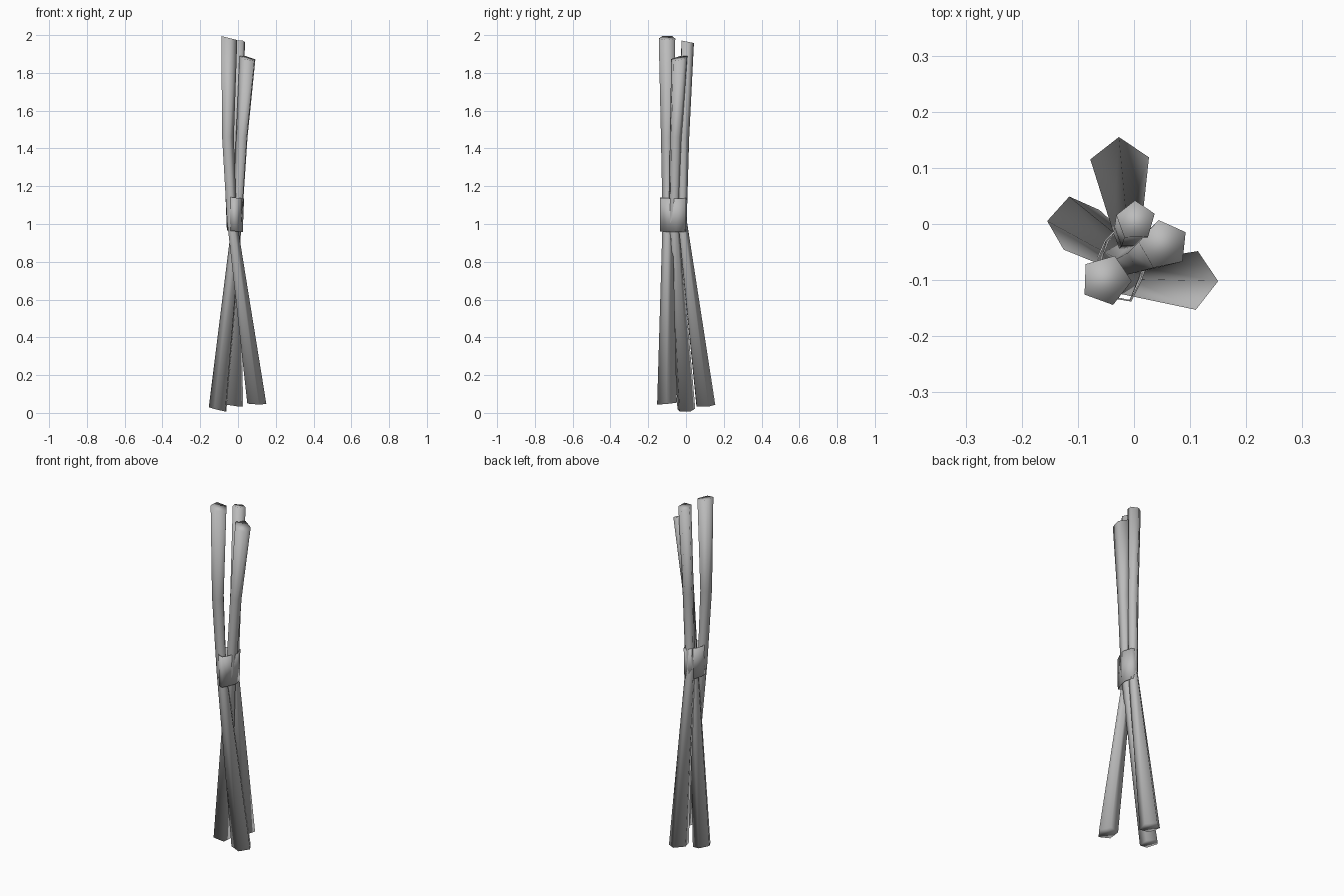
import bpy, bmesh
from math import sin, cos, radians, tau
from mathutils import Vector

if "Cube" in bpy.data.objects:
    bpy.data.objects.remove(bpy.data.objects["Cube"])

grey = bpy.data.materials.new("plain grey")
grey.use_nodes = True
tone = (0.5, 0.5, 0.5, 1)
grey.diffuse_color = tone
grey.node_tree.nodes["Principled BSDF"].inputs["Base Color"].default_value = tone


def loft(name, rings, caps):
    """Skin a list of point rings, optionally closing both ends."""
    bm = bmesh.new()
    loops = [[bm.verts.new(p) for p in ring] for ring in rings]
    n = len(loops[0])
    for low, high in zip(loops, loops[1:]):
        for i in range(n):
            j = (i + 1) % n
            bm.faces.new((low[i], low[j], high[j], high[i]))
    if caps:
        bm.faces.new(loops[0][::-1])
        bm.faces.new(loops[-1])
    bmesh.ops.recalc_face_normals(bm, faces=bm.faces)
    for face in bm.faces:
        face.smooth = True
    mesh = bpy.data.meshes.new(name)
    bm.to_mesh(mesh)
    bm.free()
    mesh.materials.append(grey)
    obj = bpy.data.objects.new(name, mesh)
    bpy.context.collection.objects.link(obj)
    return obj


def pentagon(x, y, z, radius, phase, slope_x=0, slope_y=0):
    """Five-sided section on a plane tilted by the two slopes."""
    ring = []
    for i in range(5):
        a = radians(phase) + tau * i / 5
        dx, dy = radius * cos(a), radius * sin(a)
        ring.append(Vector((x + dx, y + dy, z + slope_x * dx + slope_y * dy)))
    return ring


def stick(name, phase, sections):
    loft(name, [pentagon(*s[:4], phase, *s[4:]) for s in sections], True)


# Sticks: x, y, z, radius and end slopes, from the foot to the tip
stick("front_stick", -2, [
    (0.095, -0.10, 0.05, 0.055, -0.05, 0.10),
    (-0.035, -0.097, 1.02, 0.028),
    (-0.056, -0.10, 1.46, 0.034),
    (-0.05, -0.10, 1.985, 0.046, -0.25, 0)])
stick("middle_stick", 30, [
    (-0.105, 0.0, 0.018, 0.05, -0.25, 0.05),
    (-0.003, -0.065, 1.02, 0.028),
    (0.022, -0.055, 1.46, 0.033),
    (0.053, -0.037, 1.877, 0.045, -0.25, 0.2)])
stick("back_stick", 92, [
    (-0.025, 0.10, 0.04, 0.055, -0.15, 0.05),
    (-0.012, -0.022, 1.02, 0.026),
    (-0.005, -0.014, 1.46, 0.031),
    (0.003, 0.006, 1.965, 0.036, 0, -0.2)])

# Binding band wrapped around the waist of the bundle
outline = [(-0.066, -0.06), (-0.052, -0.028), (-0.02, 0.003), (0.015, 0),
           (0.032, -0.05), (0.014, -0.10), (-0.005, -0.138),
           (-0.03, -0.134), (-0.06, -0.10)]


def band_ring(z, width):
    return [(-0.016 + (x + 0.016) * width, y, z - 0.1 * x) for x, y in outline]


band = loft("binding_band", [band_ring(0.96, 0.86), band_ring(1.138, 1)], False)
shell = band.modifiers.new("thickness", "SOLIDIFY")
shell.thickness = 0.003
shell.offset = -1
